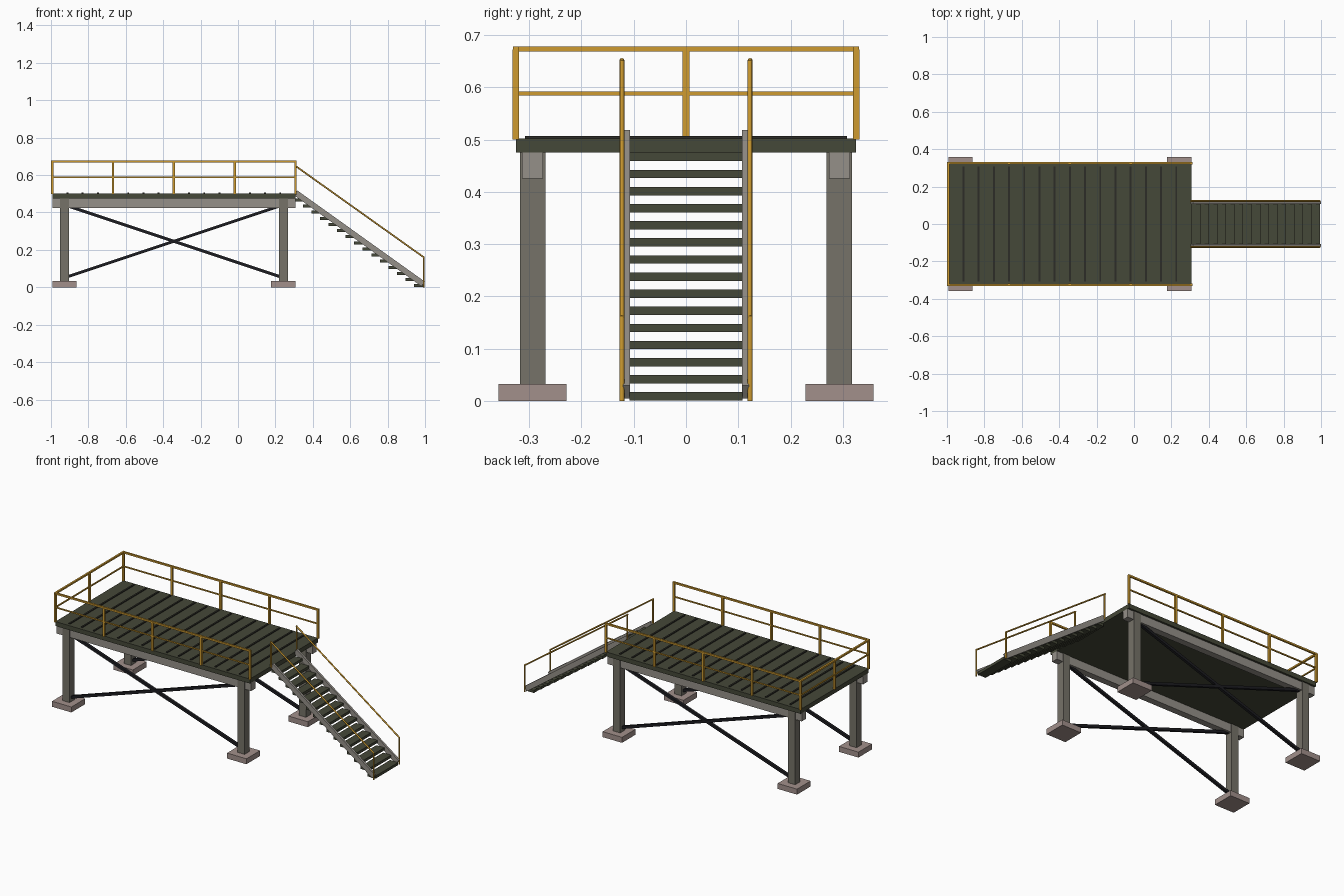
import bpy, bmesh
from mathutils import Vector, Matrix

if "Cube" in bpy.data.objects:
    bpy.data.objects.remove(bpy.data.objects["Cube"])


def mat(name, r, g, b):
    m = bpy.data.materials.new(name)
    m.diffuse_color = (r, g, b, 1)
    m.use_nodes = True
    m.node_tree.nodes["Principled BSDF"].inputs["Base Color"].default_value = m.diffuse_color
    return m


STEEL = mat("steel_grey", 0.18, 0.17, 0.14)
BEAM = mat("beam_grey", 0.30, 0.28, 0.25)
CONCRETE = mat("concrete", 0.36, 0.28, 0.26)
DECK = mat("deck_olive", 0.06, 0.065, 0.04)
SEAM = mat("seam_dark", 0.025, 0.025, 0.02)
YELLOW = mat("safety_yellow", 0.62, 0.33, 0.03)
BLACK = mat("brace_black", 0.012, 0.012, 0.015)


def finish(name, bm, m):
    me = bpy.data.meshes.new(name)
    bm.to_mesh(me)
    bm.free()
    ob = bpy.data.objects.new(name, me)
    me.materials.append(m)
    bpy.context.collection.objects.link(ob)
    return ob


def box(name, x, y, z, m):
    """Box from (min, max) ranges."""
    bm = bmesh.new()
    size = [r[1] - r[0] for r in (x, y, z)]
    mid = [(r[1] + r[0]) / 2 for r in (x, y, z)]
    bmesh.ops.create_cube(bm, size=1, matrix=Matrix.Translation(mid) @ Matrix.Diagonal((*size, 1)))
    return finish(name, bm, m)


def bar(name, a, b, w, h, m, sides=4):
    """Square or round bar between two points; w is along y for bars in the xz plane."""
    a, b = Vector(a), Vector(b)
    d = (b - a).normalized()
    side = Vector((0, 1, 0)) if abs(d.y) < 0.9 else Vector((1, 0, 0))
    up = d.cross(side).normalized()
    rot = Matrix((side, up, side.cross(up))).transposed().to_4x4()
    place = Matrix.Translation((a + b) / 2) @ rot
    bm = bmesh.new()
    if sides == 4:
        bmesh.ops.create_cube(bm, size=1, matrix=place @ Matrix.Diagonal((w, h, (b - a).length, 1)))
    else:
        bmesh.ops.create_cone(bm, cap_ends=True, segments=sides, radius1=w / 2, radius2=w / 2,
                              depth=(b - a).length, matrix=place)
    ob = finish(name, bm, m)
    if sides > 4:
        for p in ob.data.polygons:
            p.use_smooth = len(p.vertices) == 4
    return ob


X0, X1, Y = -0.993, 0.307, 0.325      # deck edges
TOP = 0.502                           # deck surface
LEG_X = (X0 + 0.065, X1 - 0.065)

# deck and the raised seams between its panels
box("deck", (X0, X1), (-Y, Y), (0.475, TOP), DECK)
for i in range(1, 16):
    x = X0 + i * (X1 - X0) / 16
    box(f"deck_seam_{i}", (x - 0.005, x + 0.005), (-0.308, 0.308), (TOP - 0.004, 0.507), SEAM)

for s, side in ((-1, "front"), (1, "back")):
    yc = s * 0.293
    # footings, legs, beam and cross braces
    for x, end in zip(LEG_X, ("left", "right")):
        box(f"{side}_{end}_footing", (x - 0.065, x + 0.065), (yc - 0.065, yc + 0.065), (0, 0.033), CONCRETE)
        box(f"{side}_{end}_leg", (x - 0.024, x + 0.024), (yc - 0.024, yc + 0.024), (0.033, 0.475), STEEL)
    box(f"{side}_beam", (X0, X1), (yc - 0.02, yc + 0.02), (0.425, 0.476), BEAM)
    for k, (za, zb) in enumerate(((0.441, 0.051), (0.051, 0.441))):
        bar(f"{side}_brace_{k}", (LEG_X[0], yc, za), (LEG_X[1], yc, zb), 0.016, 0.016, BLACK)

    # long side railing
    for i in range(5):
        x = X0 + i * 0.325
        bar(f"{side}_rail_post_{i}", (x, s * Y, TOP - 0.002), (x, s * Y, 0.672), 0.0125, 0.0125, YELLOW)
    bar(f"{side}_top_rail", (X0 - 0.006, s * Y, 0.673), (X1 + 0.006, s * Y, 0.673), 0.011, 0.01, YELLOW)
    bar(f"{side}_mid_rail", (X0, s * Y, 0.588), (X1, s * Y, 0.588), 0.007, 0.007, YELLOW)

    # stair stringer and handrail
    bar(f"{side}_stringer", (0.307, s * 0.1135, 0.506), (0.99, s * 0.1135, 0.0175), 0.013, 0.031, BEAM)
    yr = s * 0.1225
    bar(f"{side}_handrail", (0.303, yr, 0.652), (0.994, yr, 0.16), 0.009, 0.009, YELLOW, 8)
    bar(f"{side}_lower_handrail_post", (0.993, yr, 0), (0.993, yr, 0.163), 0.0095, 0.0095, YELLOW, 8)
    bar(f"{side}_upper_handrail_post", (0.307, yr, 0.495), (0.307, yr, 0.652), 0.0095, 0.0095, YELLOW, 8)

# railing across the closed end
bar("end_rail_post", (X0, 0, TOP - 0.002), (X0, 0, 0.672), 0.0125, 0.0125, YELLOW)
bar("end_top_rail", (X0, -Y - 0.005, 0.673), (X0, Y + 0.005, 0.673), 0.011, 0.01, YELLOW)
bar("end_mid_rail", (X0, -Y, 0.588), (X0, Y, 0.588), 0.007, 0.007, YELLOW)

# stair treads
for i in range(15):
    x, z = 0.968 - i * 0.0457, 0.009 + i * 0.0327
    box(f"tread_{i + 1}", (x - 0.027, x + 0.027), (-0.108, 0.108), (z - 0.008, z + 0.008), DECK)
